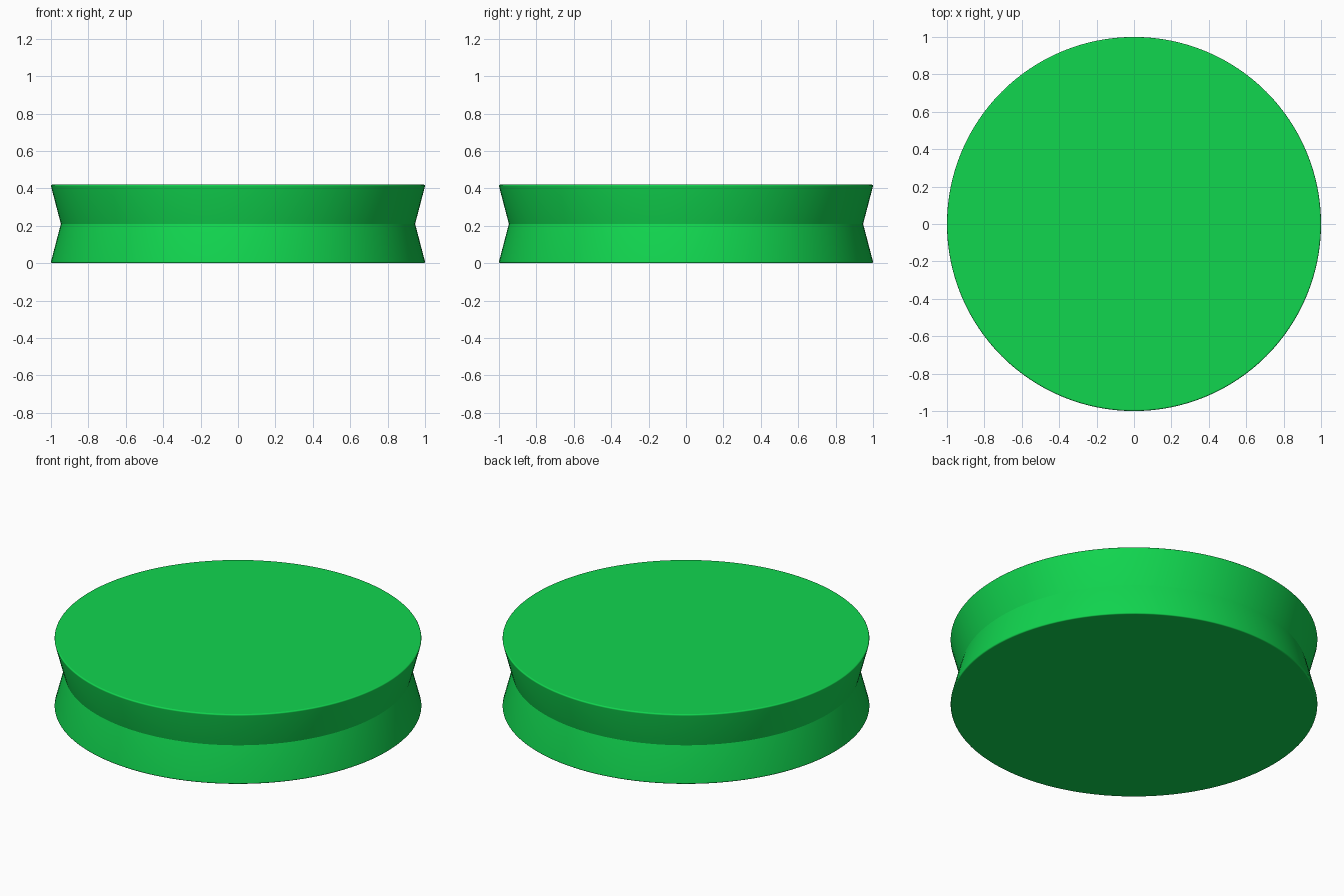
import bpy, bmesh, math

if "Cube" in bpy.data.objects:
    bpy.data.objects.remove(bpy.data.objects["Cube"])

SEGMENTS = 128
HEIGHT = 0.42
ROUND = 0.007   # radius of the softened rims
STEPS = 6       # facets across each softened rim
WALL_TILT = 14.4  # degrees the groove walls lean

# Half profile of the grooved disc: rounded bottom rim, waist, mirrored top rim
bottom_rim = []
for k in range(STEPS + 1):
    a = math.radians(-90 + (90 + WALL_TILT) * k / STEPS)
    bottom_rim.append((1 - ROUND + ROUND * math.cos(a), ROUND + ROUND * math.sin(a)))
top_rim = [(r, HEIGHT - z) for r, z in reversed(bottom_rim)]
profile = bottom_rim + [(0.947, HEIGHT / 2)] + top_rim

# Lathe the profile into rings, then cap both ends
bm = bmesh.new()
rings = []
for r, z in profile:
    rings.append([bm.verts.new((r * math.cos(2 * math.pi * i / SEGMENTS),
                                r * math.sin(2 * math.pi * i / SEGMENTS), z))
                  for i in range(SEGMENTS)])
for low, high in zip(rings, rings[1:]):
    for i in range(SEGMENTS):
        j = (i + 1) % SEGMENTS
        bm.faces.new((low[i], low[j], high[j], high[i]))
for cap in (bm.faces.new(rings[0][::-1]), bm.faces.new(rings[-1])):
    for edge in cap.edges:
        edge.smooth = False  # keep the caps perfectly flat

mesh = bpy.data.meshes.new("grooved_disc")
bm.to_mesh(mesh)
bm.free()
disc = bpy.data.objects.new("grooved_disc", mesh)
bpy.context.collection.objects.link(disc)

# Green finish
green = bpy.data.materials.new("green")
green.diffuse_color = (0.0056, 0.67, 0.078, 1.0)
green.use_nodes = True
green.node_tree.nodes["Principled BSDF"].inputs["Base Color"].default_value = green.diffuse_color
mesh.materials.append(green)

# Smooth around the rim, crisp at the groove
bpy.context.view_layer.objects.active = disc
disc.select_set(True)
bpy.ops.object.shade_smooth_by_angle(angle=math.radians(25), keep_sharp_edges=True)
